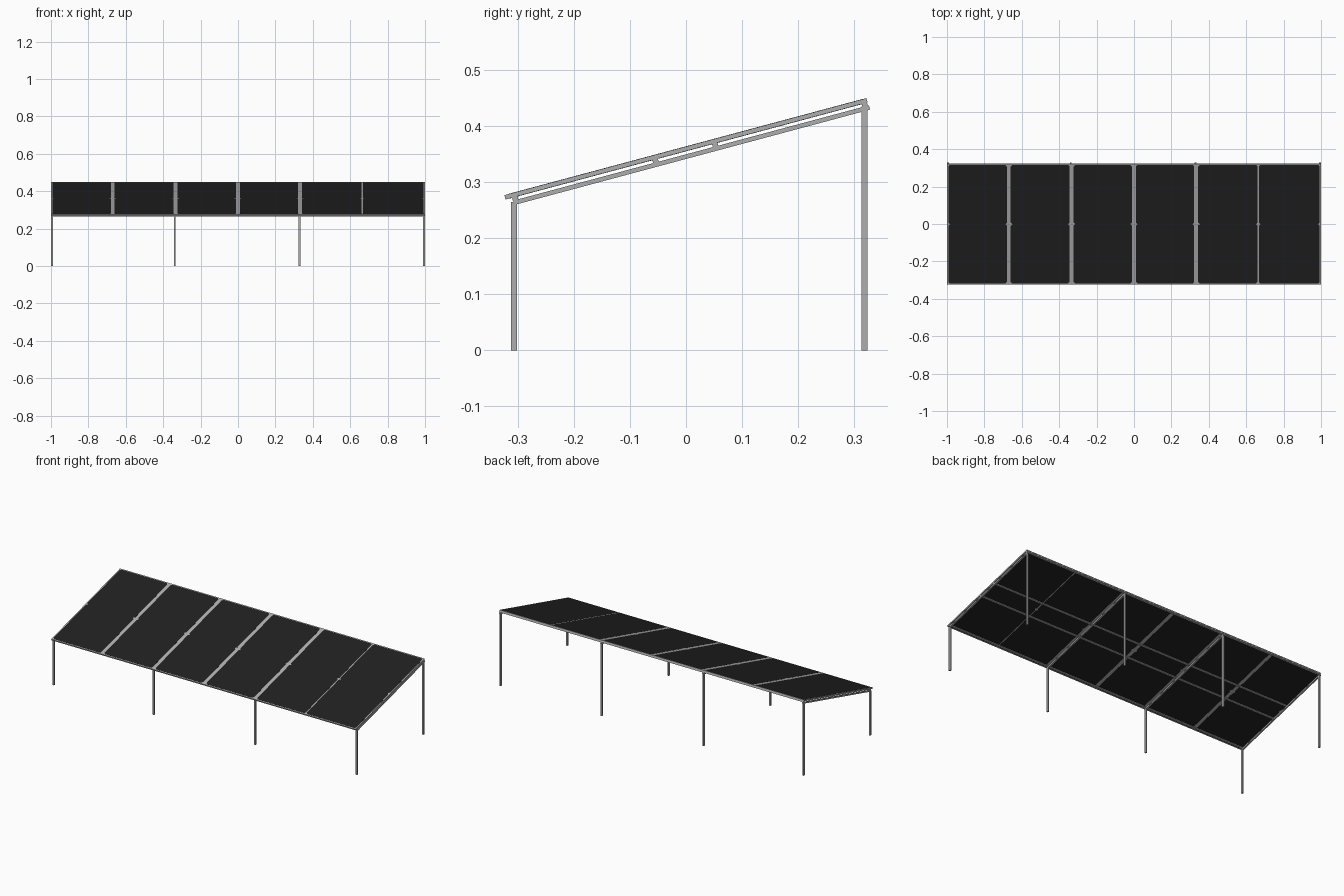
import bpy, bmesh, math
from mathutils import Matrix

if "Cube" in bpy.data.objects:
    bpy.data.objects.remove(bpy.data.objects["Cube"])

def mat(name, v):
    m = bpy.data.materials.new(name)
    m.diffuse_color = (v, v, v, 1)
    m.use_nodes = True
    m.node_tree.nodes["Principled BSDF"].inputs["Base Color"].default_value = m.diffuse_color
    return m

STEEL = mat("grey steel", 0.42)
DARK = mat("panel black", 0.0145)

# Roof plane: local u runs up the slope, w is its normal
ROOF = Matrix.Translation((0, 0, 0.359)) @ Matrix.Rotation(math.radians(15), 4, 'X')
FLAT = Matrix.Identity(4)
U = 0.334          # half length along the slope
T = 0.004          # half thickness of the panels

def prism(bm, pts, w0, w1):
    low = [bm.verts.new((x, y, w0)) for x, y in pts]
    top = [bm.verts.new((x, y, w1)) for x, y in pts]
    bm.faces.new(low[::-1])
    bm.faces.new(top)
    n = len(pts)
    for i in range(n):
        j = (i + 1) % n
        bm.faces.new((low[i], low[j], top[j], top[i]))

def box(bm, x0, x1, y0, y1, z0, z1):
    prism(bm, [(x0, y0), (x1, y0), (x1, y1), (x0, y1)], z0, z1)

def finish(bm, name, material, matrix):
    bmesh.ops.recalc_face_normals(bm, faces=bm.faces)
    me = bpy.data.meshes.new(name)
    bm.to_mesh(me)
    bm.free()
    me.materials.append(material)
    ob = bpy.data.objects.new(name, me)
    ob.matrix_world = matrix
    bpy.context.collection.objects.link(ob)

# Dark panel faces: two halves each, with clipped corners
spans = [(-0.993, -0.679), (-0.659, -0.344), (-0.323, -0.011),
         (0.010, 0.322), (0.343, 0.661), (0.667, 0.993)]
E = U - 0.006
C = 0.009
corners = bmesh.new()
for i, (a, b) in enumerate(spans):
    bm = bmesh.new()
    for y0, y1 in ((-E, 0), (0, E)):
        prism(bm, [(a + C, y0), (b - C, y0), (b, y0 + C), (b, y1 - C),
                   (b - C, y1), (a + C, y1), (a, y1 - C), (a, y0 + C)],
              -T - 0.0003, T + 0.0003)
        # corner fillers
        for x, sx in ((a, 1), (b, -1)):
            for y, sy in ((y0, 1), (y1, -1)):
                prism(corners, [(x, y), (x + sx * C, y), (x, y + sy * C)], -T, T)
    finish(bm, f"solar_panel_{i + 1}", DARK, ROOF)
finish(corners, "panel_corners", STEEL, ROOF)

# Panel frame: seams, side rails and end rails
bm = bmesh.new()
edges = [-0.999] + [v for s in spans for v in s] + [0.999]
for a, b in zip(edges[::2], edges[1::2]):
    box(bm, a, b, -U, U, -T, T)
for y0, y1 in ((-U, -E), (E, U)):
    box(bm, -0.999, 0.999, y0, y1, -T, T)
finish(bm, "panel_frame", STEEL, ROOF)

# Purlins along the length, between panels and rafters
for i, u in enumerate((-0.317, -0.058, 0.052, 0.328)):
    bm = bmesh.new()
    box(bm, -0.998, 0.998, u - 0.005, u + 0.005, -0.0097, -T)
    finish(bm, f"purlin_{i + 1}", STEEL, ROOF)

# Rafters and posts
for i, x in enumerate((-0.994, -0.338, 0.329, 0.994)):
    h = 0.0045
    bm = bmesh.new()
    box(bm, x - h, x + h, -0.321, 0.335, -0.0175, -0.0095)
    finish(bm, f"rafter_{i + 1}", STEEL, ROOF)
    for name, y0, y1, top in (("front_post", -0.312, -0.301, 0.264),
                              ("back_post", 0.3125, 0.3235, 0.434)):
        bm = bmesh.new()
        box(bm, x - h, x + h, y0, y1, 0, top)
        finish(bm, f"{name}_{i + 1}", STEEL, FLAT)
